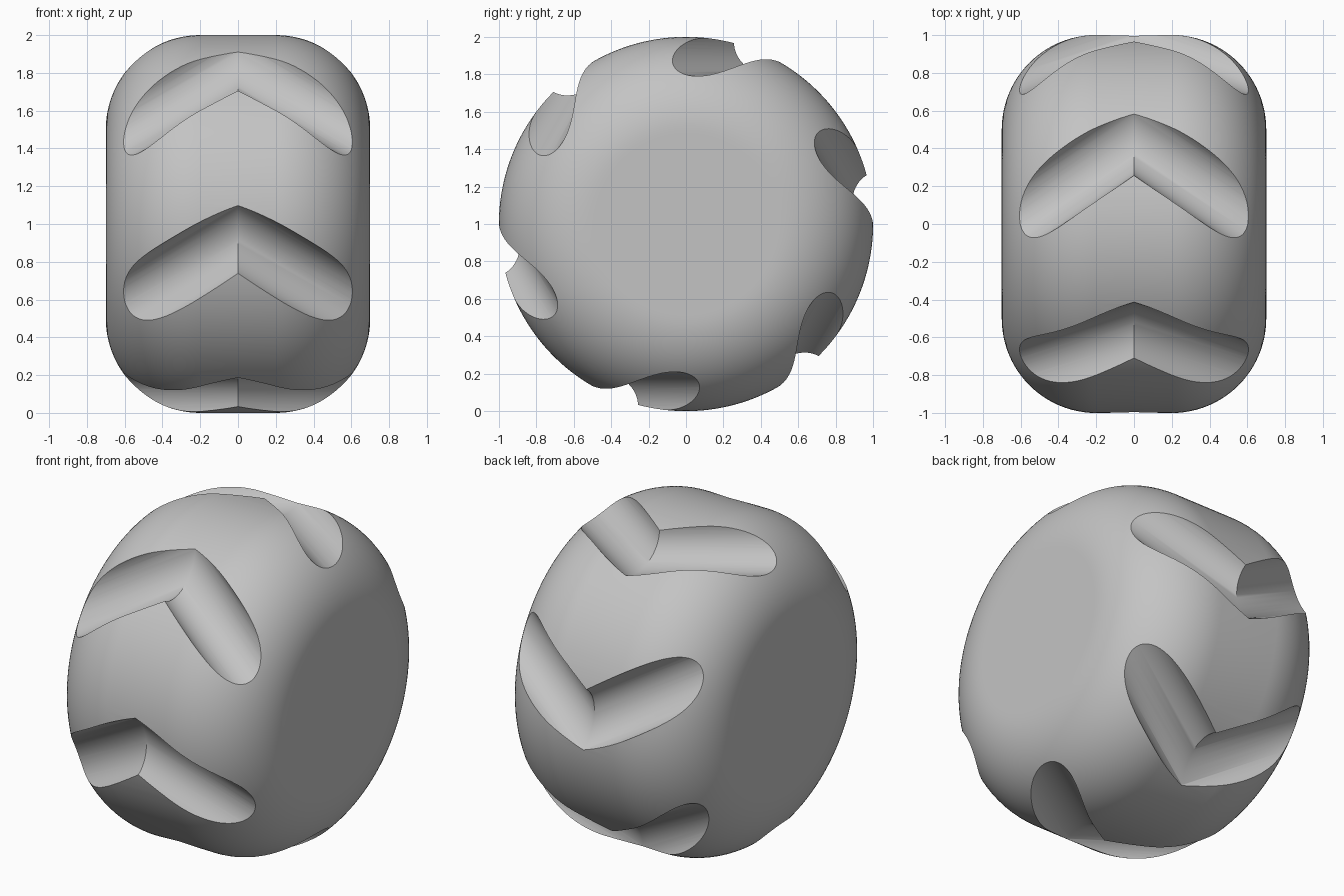
import bpy, bmesh, math
from mathutils import Matrix

cube = bpy.data.objects.get("Cube")
if cube:
    bpy.data.objects.remove(cube, do_unlink=True)

HALF_WIDTH, RADIUS, FILLET = 0.7, 1.0, 0.5
STEPS = 144
GROOVES = 6
GROOVE_RADIUS = 0.18
SWEEP = math.radians(34.5)


def make_object(name, bm):
    bmesh.ops.recalc_face_normals(bm, faces=bm.faces[:])
    mesh = bpy.data.meshes.new(name)
    bm.to_mesh(mesh)
    bm.free()
    obj = bpy.data.objects.new(name, mesh)
    bpy.context.collection.objects.link(obj)
    return obj


def bridge(bm, a, b):
    n = len(a)
    for i in range(n):
        j = (i + 1) % n
        bm.faces.new((a[i], a[j], b[j], b[i]))


# Plain grey material
grey = bpy.data.materials.new("plain_grey")
grey.use_nodes = True
colour = (0.55, 0.55, 0.55, 1)
grey.diffuse_color = colour
grey.node_tree.nodes["Principled BSDF"].inputs["Base Color"].default_value = colour

# Tyre: rounded profile revolved around the x axis
right_side = []
for i in range(25):
    a = math.pi / 2 * i / 24
    right_side.append((HALF_WIDTH - FILLET + FILLET * math.sin(a),
                       RADIUS - FILLET + FILLET * math.cos(a)))
right_side.append((HALF_WIDTH, RADIUS - FILLET - 0.02))
profile = [(-x, r) for x, r in reversed(right_side)] + right_side

bm = bmesh.new()
rings = []
for x, r in profile:
    rings.append([bm.verts.new((x, r * math.sin(2 * math.pi * k / STEPS),
                                r * math.cos(2 * math.pi * k / STEPS)))
                  for k in range(STEPS)])
for a, b in zip(rings, rings[1:]):
    bridge(bm, a, b)
bm.faces.new(rings[0])
bm.faces.new(rings[-1])
tyre = make_object("tyre", bm)
tyre.data.materials.append(grey)

# Groove cutters: round bars mitred into a V, repeated around the axle
bm = bmesh.new()
for g in range(GROOVES):
    turn = Matrix.Rotation(2 * math.pi * g / GROOVES, 4, 'X')
    bars = []
    for x in (-0.85, 0, 0.85):
        centre_y = 0.475 - math.tan(SWEEP) * abs(x)
        ring = []
        for k in range(64):
            a = 2 * math.pi * k / 64
            v = bm.verts.new((x, centre_y + GROOVE_RADIUS / math.cos(SWEEP) * math.cos(a),
                              0.97 + GROOVE_RADIUS * math.sin(a)))
            v.co = turn @ v.co
            ring.append(v)
        bars.append(ring)
    bridge(bm, bars[0], bars[1])
    bridge(bm, bars[1], bars[2])
    bm.faces.new(bars[0])
    bm.faces.new(bars[2])
cutter = make_object("groove_cutter", bm)
cutter.data.materials.append(grey)
cutter.hide_render = True

# Carve the grooves and shade
cut = tyre.modifiers.new("grooves", 'BOOLEAN')
cut.operation = 'DIFFERENCE'
cut.solver = 'EXACT'
cut.object = cutter
bpy.ops.object.select_all(action='DESELECT')
bpy.context.view_layer.objects.active = tyre
tyre.select_set(True)
bpy.ops.object.modifier_apply(modifier=cut.name)
bpy.data.objects.remove(cutter, do_unlink=True)
bpy.ops.object.shade_smooth_by_angle(angle=math.radians(30))
tyre.location.z = RADIUS
